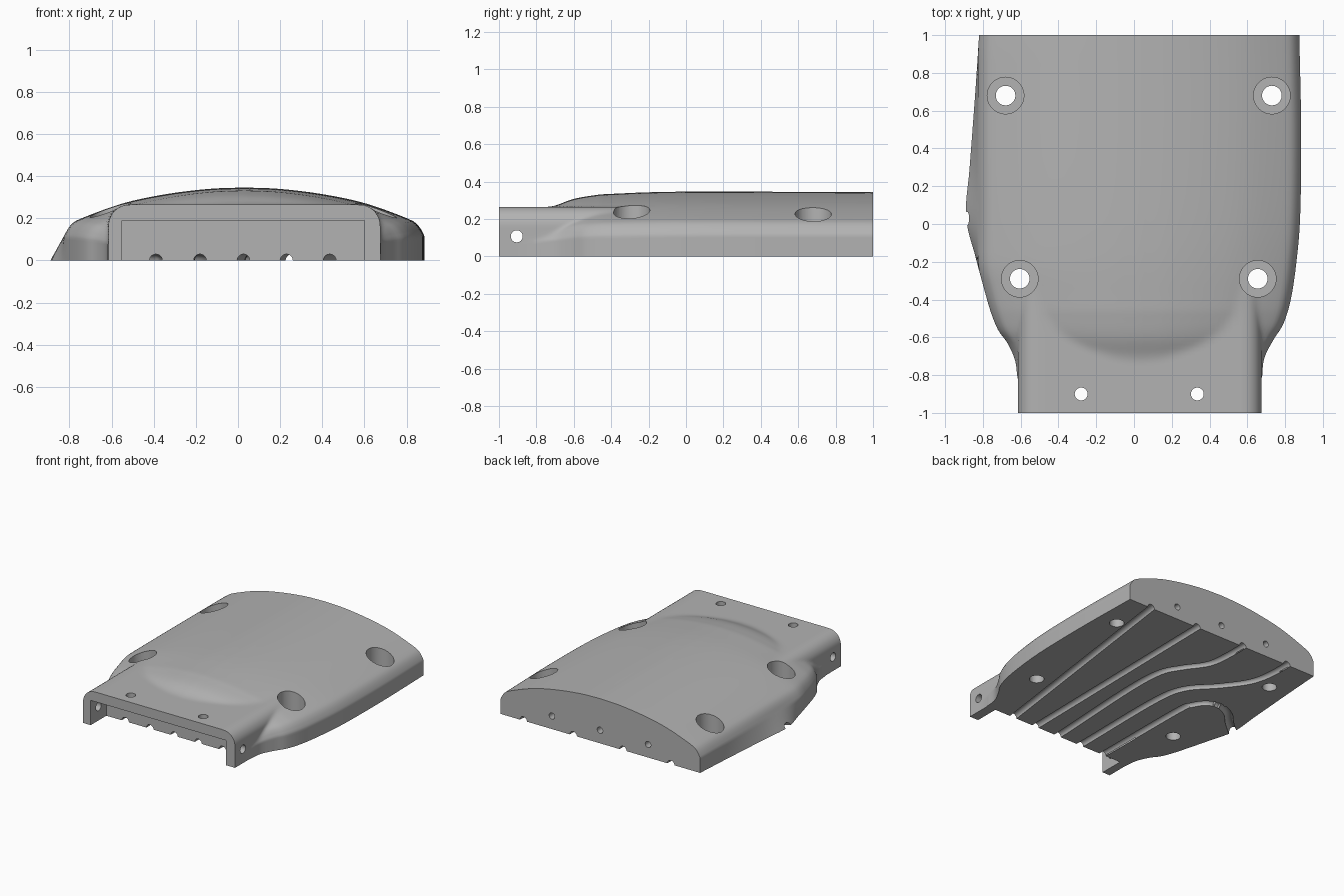
import bpy, bmesh, math
from mathutils import Vector

cube = bpy.data.objects.get("Cube")
if cube:
    bpy.data.objects.remove(cube, do_unlink=True)

CX = 0.03      # centre line of the shell


def spline(points, steps=8):
    """Smooth path through a few points."""
    p = [Vector(q) for q in points]
    p = [2 * p[0] - p[1]] + p + [2 * p[-1] - p[-2]]
    out = []
    for a, b, c, d in zip(p, p[1:], p[2:], p[3:]):
        for i in range(steps):
            t = i / steps
            out.append(0.5 * (2 * b + (c - a) * t + (2 * a - 5 * b + 4 * c - d) * t ** 2
                              + (3 * b - a - 3 * c + d) * t ** 3))
    return out + [p[-2]]


def lookup(path, y):
    """Value of a (y, value) path at y, held at both ends."""
    if y <= path[0][0]:
        return path[0][1]
    for a, b in zip(path, path[1:]):
        if y <= b[0]:
            return a[1] + (b[1] - a[1]) * (y - a[0]) / (b[0] - a[0])
    return path[-1][1]


def reach(poly, d):
    """Distance from the origin to an outline along direction d."""
    best = 0
    for a, b in zip(poly, poly[1:]):
        e = b - a
        den = d.x * e.y - d.y * e.x
        if abs(den) > 1e-9:
            r = (a.x * e.y - a.y * e.x) / den
            s = (a.x * d.y - a.y * d.x) / den
            if -1e-4 <= s <= 1 + 1e-4:
                best = max(best, r)
    return best


def make_object(name, bm):
    bmesh.ops.recalc_face_normals(bm, faces=bm.faces)
    mesh = bpy.data.meshes.new(name)
    bm.to_mesh(mesh)
    bm.free()
    ob = bpy.data.objects.new(name, mesh)
    bpy.context.collection.objects.link(ob)
    return ob


def loft(name, rings):
    bm = bmesh.new()
    rows = [[bm.verts.new(c) for c in ring] for ring in rings]
    n = len(rows[0])
    for a, b in zip(rows, rows[1:]):
        for i in range(n):
            j = (i + 1) % n
            bm.faces.new((a[i], a[j], b[j], b[i]))
    bm.faces.new(rows[0])
    bm.faces.new(rows[-1])
    return make_object(name, bm)


# Plan outlines (y, half width) and crown height (y, z)
left_w = spline([(-.82, .645), (-.72, .66), (-.63, .70), (-.56, .75), (-.46, .79), (-.32, .83),
                 (-.17, .87), (.04, .92), (.3, .90), (.7, .87), (1, .85)])
right_w = spline([(-.82, .645), (-.71, .66), (-.61, .71), (-.53, .76), (-.4, .80),
                  (-.2, .83), (.05, .85), (.5, .855), (1, .845)])
crown = spline([(-.85, .20), (-.75, .25), (-.68, .278), (-.6, .307), (-.5, .325), (-.4, .334),
                (0, .346), (1, .343)])
# Half of the domed cross-section: (share of width, share of height)
dome = [(1, .34), (.965, .48), (.906, .575), (.67, .785), (.435, .908), (.2, .98), (0, 1)]
dome = spline(dome, 5)

# Neck cross-section: a box with rounded upper corners
neck = [Vector((.645, 0))]
neck += [Vector((.545 + .1 * math.cos(a), .165 + .1 * math.sin(a)))
         for a in (math.pi / 2 * i / 8 for i in range(9))]
neck += [Vector((-p.x, p.y)) for p in reversed(neck)]


def section(y):
    wl, wr, h = lookup(left_w, y), lookup(right_w, y), lookup(crown, y)
    wt = min(wl, .855)
    poly = [Vector((wr, 0))] + [Vector((p.x * wr, p.y * h)) for p in dome]
    poly += [Vector((-p.x * wt, p.y * h)) for p in reversed(dome[:-1])] + [Vector((-wl, 0))]
    ring = []
    for i in range(97):
        t = math.pi * i / 96
        d = Vector((.8 * math.cos(t), .35 * math.sin(t))).normalized()
        if i in (0, 96):
            d = Vector((1 if i == 0 else -1, 0))
        a, b = reach(poly, d), reach(neck, d)
        k = .012 if y > -.82 else 0
        blend = max(k - abs(a - b), 0) ** 2 / (4 * k) if k else 0
        r = max(a, b) + blend if y > -.82 else b
        ring.append((CX + d.x * r, y, max(0, d.y * r)))
    return ring


stations = [-1, -.9] + [-.82 + .02 * i for i in range(27)] + [-.25 + .05 * i for i in range(26)]
shell = loft("shell", [section(y) for y in stations])


# Cutters: round bars along a path
cutters = []


def bar(points, radius, sides=32):
    pts = [Vector(p) for p in points]
    rings = []
    for i, p in enumerate(pts):
        tan = (pts[min(i + 1, len(pts) - 1)] - pts[max(i - 1, 0)]).normalized()
        ref = Vector((0, 1, 0)) if abs(tan.z) > .9 or abs(tan.x) > .99 else Vector((0, 0, 1))
        u = tan.cross(ref).normalized()
        v = tan.cross(u)
        rings.append([p + radius * (math.cos(a) * u + math.sin(a) * v)
                      for a in (2 * math.pi * k / sides for k in range(sides))])
    cutters.append(loft("cutter", rings))


# Open recess at the front
bm = bmesh.new()
bmesh.ops.create_cube(bm, size=1)
for v in bm.verts:
    v.co = (.025 + v.co.x * 1.15, -1 + v.co.y * .38, v.co.z * .38)
cutters.append(make_object("recess_cutter", bm))

# Stepped screw holes
for x, y in ((-.68, .68), (.73, .68), (-.605, -.29), (.655, -.29)):
    bar([(x, y, .1), (x, y, .5)], .097, 48)
    bar([(x, y, -.1), (x, y, .2)], .052)

# Pin holes in the neck and the back face
for x in (-.28, .335):
    bar([(x, -.9, .12), (x, -.9, .4)], .034)
bar([(-.8, -.905, .107), (.8, -.905, .107)], .032)
for x in (-.378, .03, .438):
    bar([(x, .8, .1), (x, 1.1, .1)], .024)

# Channels along the underside
channels = [
    [(.435, -.9), (.435, -.81), (.68, 1), (.69, 1.1)],
    [(.23, -.9), (.23, -.81), (.256, 1), (.257, 1.1)],
]
for path in channels:
    bar([(x, y, 0) for x, y in path], .03, 24)
curved = [
    [(.025, -.9), (.03, -.7), (.065, 0), (.05, .33), (-.026, .49), (-.14, .66), (-.165, .85), (-.165, 1.1)],
    [(-.18, -.9), (-.18, -.7), (-.178, 0), (-.23, .27), (-.4, .47), (-.53, .66), (-.57, .85), (-.57, 1.1)],
    [(-.39, -.9), (-.39, -.7), (-.395, 0), (-.42, .13), (-.49, .225), (-.59, .25), (-.7, .2), (-.8, .1),
     (-.98, -.05)],
]
for path in curved:
    bar([(p.x, p.y, 0) for p in spline(path, 6)], .03, 24)

# Cut, then drop the cutters
for c in cutters:
    c.hide_render = True
    mod = shell.modifiers.new("cut", "BOOLEAN")
    mod.operation, mod.solver, mod.object = "DIFFERENCE", "EXACT", c
dg = bpy.context.evaluated_depsgraph_get()
result = bpy.data.meshes.new_from_object(shell.evaluated_get(dg))
shell.modifiers.clear()
shell.data = result
for c in cutters:
    bpy.data.objects.remove(c, do_unlink=True)

# Plain grey material
mat = bpy.data.materials.new("plain_grey")
mat.use_nodes = True
grey = (.45, .45, .45, 1)
mat.diffuse_color = grey
mat.node_tree.nodes["Principled BSDF"].inputs["Base Color"].default_value = grey
shell.data.materials.clear()
shell.data.materials.append(mat)

bpy.ops.object.select_all(action="DESELECT")
shell.select_set(True)
bpy.context.view_layer.objects.active = shell
bpy.ops.object.shade_smooth_by_angle(angle=math.radians(35))
